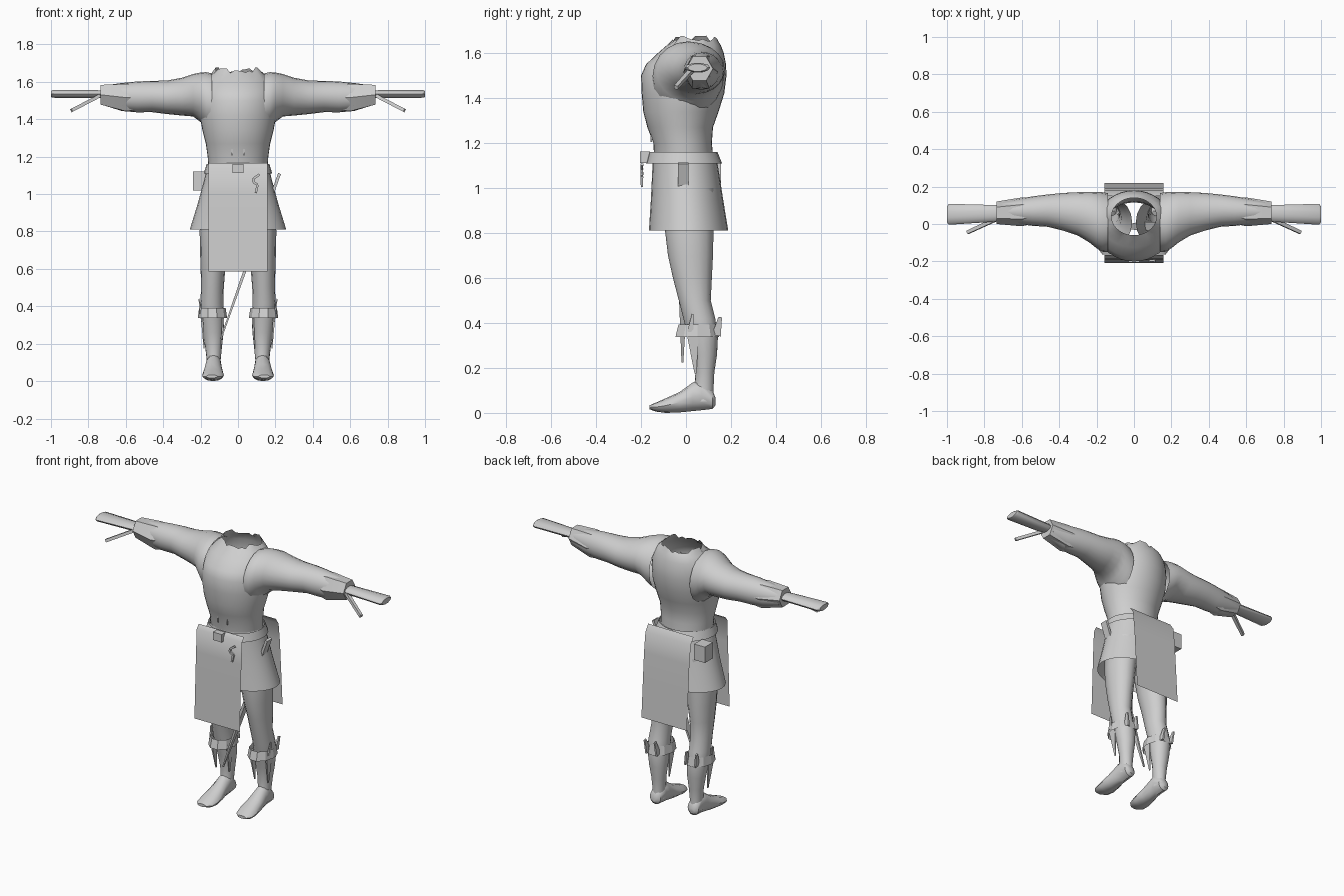
import bpy, bmesh, math, random
from mathutils import Vector

random.seed(4)
grey = bpy.data.materials.new("light grey")
grey.diffuse_color = (0.62, 0.62, 0.62, 1)


def finish(name, bm, angle=40, normals=True):
    if normals:
        bmesh.ops.recalc_face_normals(bm, faces=bm.faces)
    me = bpy.data.meshes.new(name)
    bm.to_mesh(me)
    bm.free()
    me.materials.append(grey)
    ob = bpy.data.objects.new(name, me)
    bpy.context.collection.objects.link(ob)
    if angle:
        bpy.ops.object.select_all(action='DESELECT')
        ob.select_set(True)
        bpy.context.view_layer.objects.active = ob
        bpy.ops.object.shade_smooth_by_angle(angle=math.radians(angle))
    return ob


def loft(name, axis, rings, n=16, caps=(False, False), side=1, jag=0, angle=40, turn=0):
    """Elliptic rings (t, a0, a1, b0, b1) along an axis; side = -1 mirrors in x."""
    bm = bmesh.new()
    loops = []
    for k, (t, a0, a1, b0, b1) in enumerate(rings):
        loop = []
        for i in range(n):
            th = 2 * math.pi * (i + turn) / n
            a = (a0 + a1) / 2 + (a1 - a0) / 2 * math.cos(th)
            b = (b0 + b1) / 2 + (b1 - b0) / 2 * math.sin(th)
            h = t
            if jag and k == len(rings) - 1:      # ragged last edge
                h += random.uniform(-jag, jag) + 0.012 * abs(math.cos(th))
            p = {'x': (h, a, b), 'y': (a, h, b), 'z': (a, b, h)}[axis]
            loop.append(bm.verts.new((p[0] * side, p[1], p[2])))
        loops.append(loop)
    for lo, hi in zip(loops, loops[1:]):
        for i in range(n):
            j = (i + 1) % n
            bm.faces.new((lo[i], lo[j], hi[j], hi[i]))
    if caps[0]:
        bm.faces.new(loops[0])
    if caps[1]:
        bm.faces.new(loops[-1])
    return finish(name, bm, angle)


def box(name, x0, x1, y0, y1, z0, z1):
    bm = bmesh.new()
    bmesh.ops.create_cube(bm, size=1)
    for v in bm.verts:
        v.co = Vector(((x0 + x1) / 2 + v.co.x * (x1 - x0),
                       (y0 + y1) / 2 + v.co.y * (y1 - y0),
                       (z0 + z1) / 2 + v.co.z * (z1 - z0)))
    return finish(name, bm, 0)


def rod(name, p, q, w0, w1, depth):
    """Four-sided tapered bar from p to q."""
    p, q = Vector(p), Vector(q)
    d = (q - p).normalized()
    u = d.cross(Vector((0, 1, 0))).normalized()
    v = d.cross(u)
    bm = bmesh.new()
    ends = []
    for c, w in ((p, w0), (q, w1)):
        ends.append([bm.verts.new(c + u * depth * s * min(1, w / w0 + 0.3) + v * w * r)
                     for s, r in ((-1, -1), (1, -1), (1, 1), (-1, 1))])
    for i in range(4):
        j = (i + 1) % 4
        bm.faces.new((ends[0][i], ends[0][j], ends[1][j], ends[1][i]))
    bm.faces.new(ends[0])
    bm.faces.new(ends[1])
    return finish(name, bm, 0)


def panel(name, profile, half):
    """Hanging cloth sheet from a (y, z) profile."""
    bm = bmesh.new()
    rows = [[bm.verts.new((x, y, z)) for x in (-half, half)] for y, z in profile]
    for a, b in zip(rows, rows[1:]):
        bm.faces.new((a[0], b[0], b[1], a[1]) if profile[0][0] < 0 else (a[1], b[1], b[0], a[0]))
    return finish(name, bm, 40, False)


# torso, open at the ragged neck
loft("torso", 'z', [
    (1.10, -.155, .155, -.14, .125), (1.20, -.162, .162, -.145, .115),
    (1.27, -.172, .172, -.172, .12), (1.34, -.19, .19, -.19, .145),
    (1.42, -.205, .205, -.197, .17), (1.50, -.208, .208, -.2, .18),
    (1.55, -.2, .2, -.178, .178), (1.60, -.18, .18, -.125, .168),
    (1.635, -.15, .15, -.085, .155), (1.655, -.12, .12, -.06, .14)],
    n=36, jag=.014)

# skirt, belt and buckle
loft("skirt", 'z', [
    (1.16, -.162, .162, -.148, .132), (1.08, -.18, .18, -.15, .145),
    (.95, -.215, .215, -.156, .165), (.81, -.258, .258, -.165, .188)], n=28)
loft("belt", 'z', [
    (1.16, -.168, .168, -.165, .14), (1.11, -.183, .183, -.178, .16)], n=24)
box("buckle", -.03, .03, -.205, -.16, 1.112, 1.162)
for s in (-1, 1):
    rod("belt_tie", (s * .032, -.155, 1.245), (s * .032, -.155, 1.205), .003, .003, .003)

# hanging cloths
panel("front_cloth", [(-.165, 1.165), (-.185, 1.14), (-.192, 1.0), (-.2, .8), (-.208, .585)], .158)
panel("back_cloth", [(.15, 1.16), (.178, 1.12), (.192, 1.0), (.205, .8), (.218, .595)], .158)

# hook hanging on the front cloth
hook = [(.115, 1.105), (.085, 1.085), (.08, 1.065), (.105, 1.05), (.095, 1.005)]
for a, b in zip(hook, hook[1:]):
    rod("hook", (a[0], -.196, a[1]), (b[0], -.196, b[1]), .006, .005, .006)

# belt pouch and long blade
box("pouch", -.24, -.165, .075, .155, 1.02, 1.12)
rod("blade", (.222, -.012, 1.11), (.035, -.012, .585), .024, .022, .008)
rod("blade_tip", (.035, -.012, .585), (-.092, -.016, .225), .022, .004, .008)

for s, label in ((1, "left_"), (-1, "right_")):
    # arm with flared shoulder root
    loft(label + "arm", 'x', [
        (.14, -.15, .165, 1.33, 1.645), (.17, -.148, .17, 1.35, 1.652),
        (.20, -.13, .172, 1.385, 1.65), (.24, -.098, .172, 1.415, 1.642),
        (.30, -.062, .17, 1.42, 1.622), (.38, -.035, .166, 1.428, 1.607),
        (.46, -.015, .158, 1.438, 1.605), (.54, -.01, .148, 1.437, 1.602),
        (.62, 0, .135, 1.444, 1.594), (.72, .015, .115, 1.475, 1.58)],
        n=20, side=s, caps=(False, True))
    # faceted bracer
    loft(label + "bracer", 'x', [
        (.50, .01, .14, 1.445, 1.59), (.60, -.012, .142, 1.432, 1.6),
        (.735, .0, .12, 1.47, 1.592)], n=6, side=s, angle=25, turn=.0,
        caps=(False, True))
    # flat hand and thumb
    loft(label + "hand", 'x', [
        (.70, .015, .1, 1.512, 1.556), (.99, -.004, .108, 1.514, 1.557),
        (.999, .008, .095, 1.518, 1.552)], n=10, side=s, caps=(True, True))
    rod(label + "thumb", (s * .74, .025, 1.525), (s * .89, -.045, 1.447), .011, .009, .009)

    # leg
    loft(label + "leg", 'z', [
        (1.0, .01, .19, -.11, .13), (.80, .035, .205, -.092, .122),
        (.70, .05, .203, -.08, .12), (.60, .068, .2, -.058, .115),
        (.50, .076, .197, -.032, .11), (.42, .078, .202, -.012, .13),
        (.34, .074, .2, .008, .142), (.26, .077, .188, .028, .138),
        (.18, .086, .175, .042, .126), (.10, .094, .166, .036, .122),
        (.05, .09, .17, .025, .126)], n=16, side=s)
    # foot
    loft(label + "foot", 'y', [
        (.132, .115, .15, .035, .065), (.118, .094, .17, .018, .1),
        (.07, .088, .172, .012, .15), (.03, .088, .176, .008, .135),
        (-.03, .08, .186, .002, .092), (-.09, .075, .192, 0, .065),
        (-.135, .083, .19, .006, .045), (-.162, .11, .17, .016, .034)],
        n=12, side=s, caps=(True, True))
    # knee cuff with back ties and shin strips
    loft(label + "knee_cuff", 'z', [
        (.392, .066, .208, -.038, .14), (.337, .058, .215, -.052, .152)],
        n=10, side=s, angle=20)
    for x in (.1, .17):
        rod(label + "cuff_tie", (s * x, .135, .345), (s * (x + .01), .152, .425), .02, .008, .006)
    for x in (.078, .194):
        rod(label + "shin_strip", (s * x, .03, .36), (s * (.135 + (x - .136) * .8), .042, .175),
            .028, .004, .006)
    rod(label + "outer_spike", (s * .2, .02, .36), (s * .208, .03, .44), .014, .004, .005)
